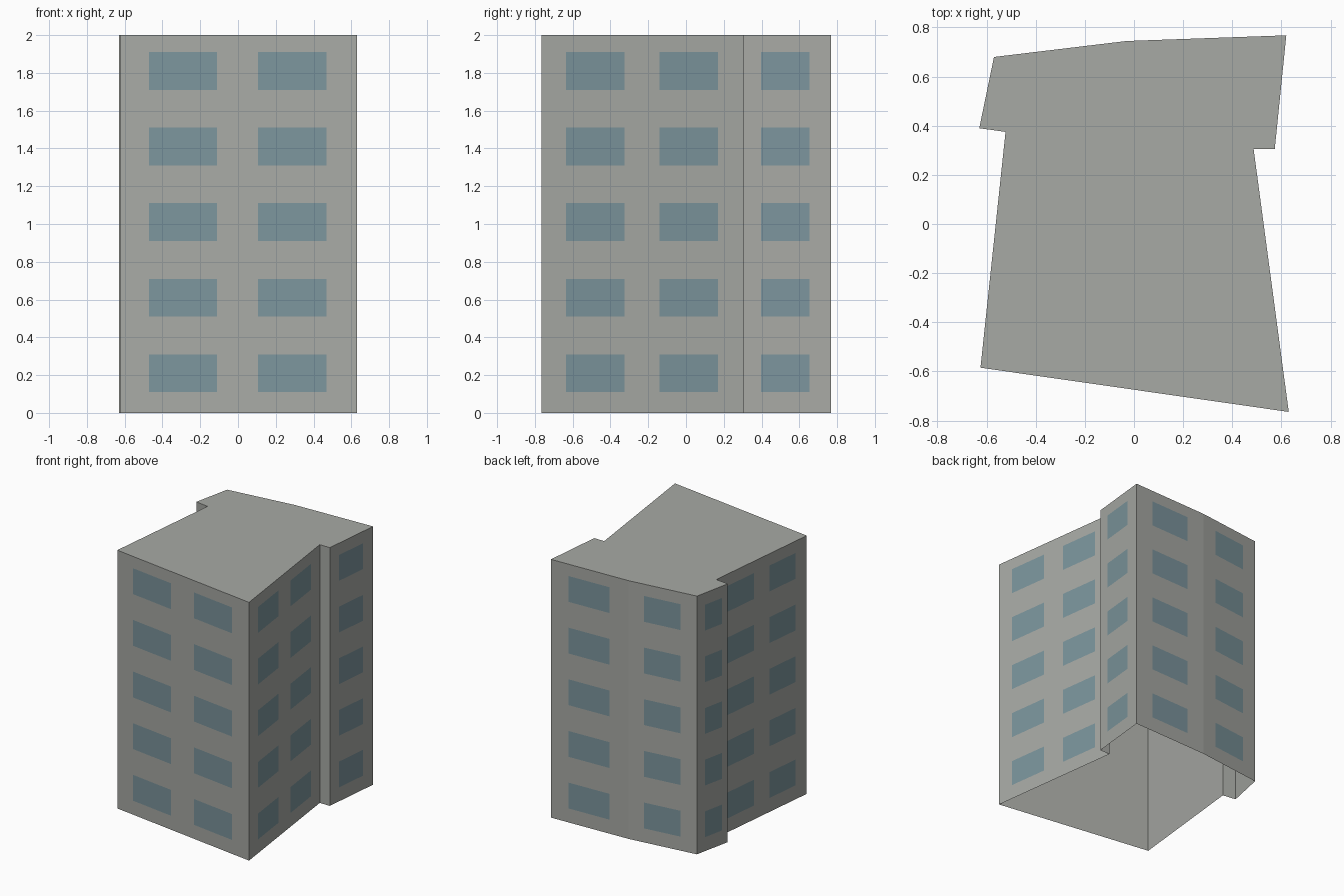
import bpy, bmesh
from mathutils import Vector

cube = bpy.data.objects.get("Cube")
if cube:
    bpy.data.objects.remove(cube, do_unlink=True)

HEIGHT = 2.0
FLOORS = 5
FLOOR_STEP = 0.4
SILL = 0.11
WINDOW_HEIGHT = 0.2
OFFSET = 0.003

# Window spans along a wall, as fractions of its length
PAIR = [(0.122, 0.41), (0.583, 0.872)]
SINGLE = [(0.23, 0.76)]
FRONT_END = [(0.2, 0.755)]
REAR_END = [(0.26, 0.8)]

# Footprint corners, anticlockwise, with the windows of the wall that starts there
FOOTPRINT = [
    ((-0.625, -0.585), PAIR),       # front
    ((0.63, -0.765), PAIR),         # left long wall
    ((0.487, 0.305), []),           # left step
    ((0.573, 0.305), FRONT_END),    # left rear wing
    ((0.62, 0.768), SINGLE),        # back, left half
    ((-0.03, 0.745), SINGLE),       # back, right half
    ((-0.57, 0.68), REAR_END),      # right rear wing
    ((-0.63, 0.39), []),            # right step
    ((-0.523, 0.375), PAIR),        # right long wall
]


def material(name, colour):
    mat = bpy.data.materials.new(name)
    mat.use_nodes = True
    rgba = (*colour, 1.0)
    mat.diffuse_color = rgba
    mat.node_tree.nodes["Principled BSDF"].inputs["Base Color"].default_value = rgba
    return mat


def add_object(name, bm, mat):
    mesh = bpy.data.meshes.new(name)
    bm.to_mesh(mesh)
    bm.free()
    mesh.materials.append(mat)
    obj = bpy.data.objects.new(name, mesh)
    bpy.context.collection.objects.link(obj)
    return obj


concrete = material("concrete grey", (0.39, 0.40, 0.375))
glass = material("window blue", (0.20, 0.30, 0.335))

corners = [Vector((x, y, 0)) for (x, y), _ in FOOTPRINT]
up = Vector((0, 0, 1))

# Walls and roof: an open-bottomed shell
bm = bmesh.new()
low = [bm.verts.new(c) for c in corners]
high = [bm.verts.new(c + up * HEIGHT) for c in corners]
for i in range(len(low)):
    j = (i + 1) % len(low)
    bm.faces.new((low[i], low[j], high[j], high[i]))
bm.faces.new(high)
add_object("walls_and_roof", bm, concrete)

# Windows: flat panes just proud of each wall
bm = bmesh.new()
for i, (_, spans) in enumerate(FOOTPRINT):
    start, end = corners[i], corners[(i + 1) % len(corners)]
    outward = (end - start).cross(up).normalized() * OFFSET
    for t0, t1 in spans:
        left = start.lerp(end, t0) + outward
        right = start.lerp(end, t1) + outward
        for floor in range(FLOORS):
            bottom = up * (SILL + floor * FLOOR_STEP)
            top = bottom + up * WINDOW_HEIGHT
            pane = (left + bottom, right + bottom, right + top, left + top)
            bm.faces.new([bm.verts.new(p) for p in pane])
add_object("windows", bm, glass)
